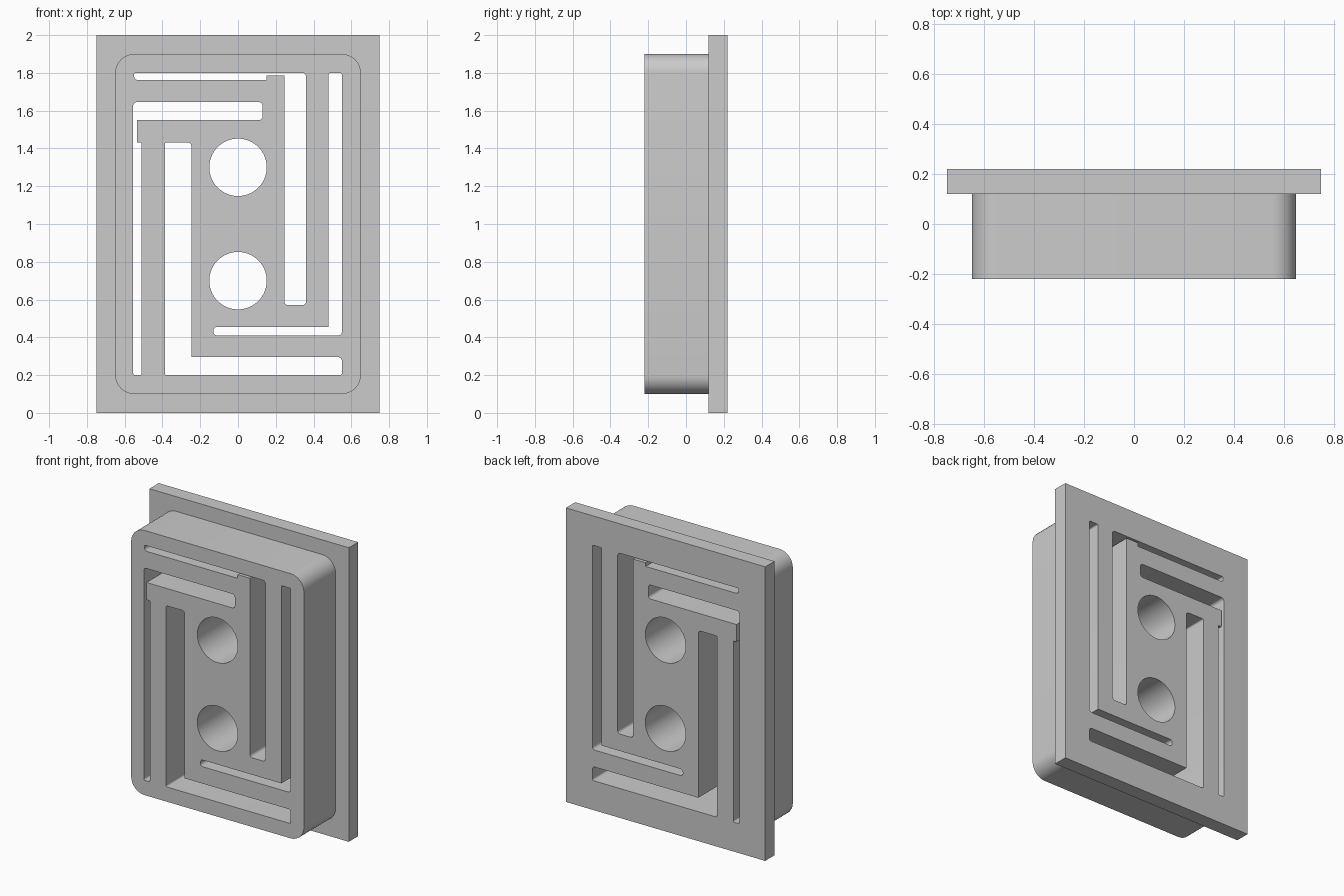
import bpy, bmesh, math
from mathutils import Vector

cube = bpy.data.objects.get("Cube")
if cube:
    bpy.data.objects.remove(cube, do_unlink=True)

grey = bpy.data.materials.new("plain grey")
grey.use_nodes = True
colour = (0.6, 0.6, 0.6, 1)
grey.diffuse_color = colour
grey.node_tree.nodes["Principled BSDF"].inputs["Base Color"].default_value = colour


def rounded(points, steps=8):
    """Outline of (x, z, radius) corners with square corners filleted."""
    outline = []
    for i, (x, z, r) in enumerate(points):
        p = Vector((x, z))
        if r == 0:
            outline.append(p)
            continue
        u = (Vector(points[i - 1][:2]) - p).normalized()
        v = (Vector(points[(i + 1) % len(points)][:2]) - p).normalized()
        centre = p + (u + v) * r
        for s in range(steps + 1):
            t = math.pi / 2 * s / steps
            outline.append(centre - v * r * math.cos(t) - u * r * math.sin(t))
    return outline


def prism(name, outline, y0, y1):
    """Extrude an x-z outline from y0 to y1."""
    bm = bmesh.new()
    face = bm.faces.new([bm.verts.new((p[0], y0, p[1])) for p in outline])
    ext = bmesh.ops.extrude_face_region(bm, geom=[face])
    moved = [g for g in ext["geom"] if isinstance(g, bmesh.types.BMVert)]
    bmesh.ops.translate(bm, verts=moved, vec=(0, y1 - y0, 0))
    bmesh.ops.recalc_face_normals(bm, faces=bm.faces)
    mesh = bpy.data.meshes.new(name)
    bm.to_mesh(mesh)
    bm.free()
    mesh.materials.append(grey)
    obj = bpy.data.objects.new(name, mesh)
    bpy.context.collection.objects.link(obj)
    return obj


def combine(target, tool, operation):
    """Apply a boolean and discard the tool object."""
    mod = target.modifiers.new(operation, "BOOLEAN")
    mod.operation = operation
    mod.solver = "EXACT"
    mod.object = tool
    bpy.context.view_layer.objects.active = target
    bpy.ops.object.modifier_apply(modifier=mod.name)
    bpy.data.objects.remove(tool, do_unlink=True)


def rectangle(w, z0, z1, r=0):
    return rounded([(-w, z0, r), (w, z0, r), (w, z1, r), (-w, z1, r)])


# Back flange with the rounded block standing out from its front
body = prism("slotted_body", rectangle(0.75, 0, 2), 0.12, 0.22)
block = prism("block", rectangle(0.65, 0.1, 1.9, 0.1), -0.22, 0.17)
combine(body, block, "UNION")

# Bent slots: corners as x, z, fillet radius
R = 0.02
S = 0.01
slots = {
    "upper_slot": [(-0.55, 1.8, S), (0.36, 1.8, R), (0.36, 0.57, R), (0.245, 0.57, R),
                   (0.245, 1.787, 0), (0.15, 1.787, 0), (0.15, 1.762, 0), (-0.55, 1.762, R)],
    "left_slot": [(-0.555, 1.645, R), (0.13, 1.645, R), (0.13, 1.55, R), (-0.535, 1.55, 0),
                  (-0.535, 1.432, 0), (-0.51, 1.432, 0), (-0.51, 0.2, S), (-0.555, 0.2, S)],
    "lower_slot": [(-0.387, 1.432, S), (-0.247, 1.432, R), (-0.247, 0.295, 0),
                   (0.55, 0.295, R), (0.55, 0.2, S), (-0.387, 0.2, S)],
    "right_slot": [(0.48, 1.8, S), (0.55, 1.8, S), (0.55, 0.41, R), (-0.13, 0.41, R),
                   (-0.13, 0.455, R), (0.48, 0.455, 0)],
}
for name, corners in slots.items():
    combine(body, prism(name, rounded(corners), -0.4, 0.4), "DIFFERENCE")

# Two round through holes on the centre line
for z in (0.7, 1.3):
    angles = [math.tau * i / 64 for i in range(64)]
    ring = [(0.152 * math.cos(a), z + 0.152 * math.sin(a)) for a in angles]
    combine(body, prism("bore", ring, -0.4, 0.4), "DIFFERENCE")

# Smooth the fillets and bores, keep the flat edges crisp
bpy.ops.object.select_all(action="DESELECT")
body.select_set(True)
bpy.context.view_layer.objects.active = body
bpy.ops.object.shade_smooth_by_angle(angle=math.radians(30))
